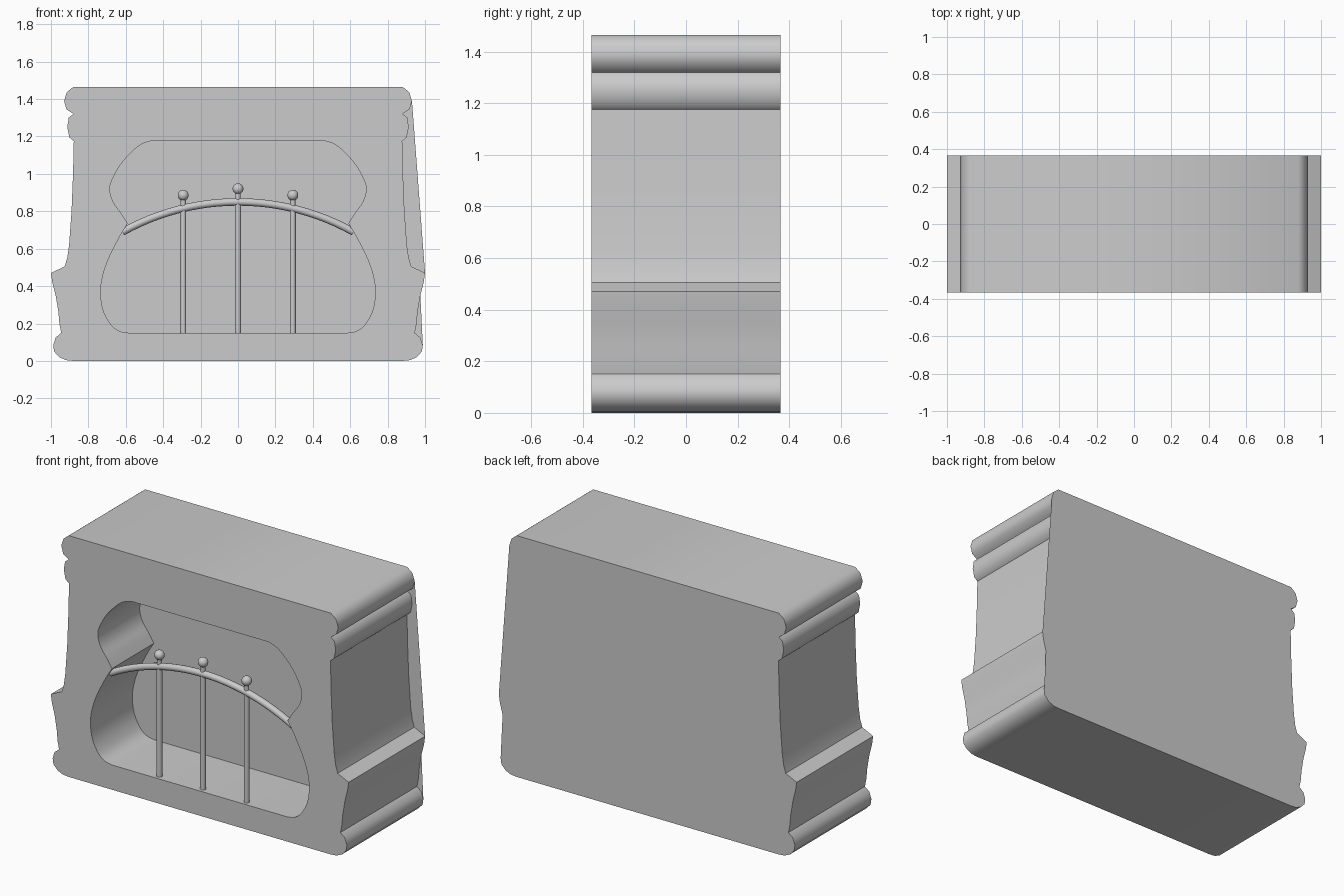
import bpy, bmesh, math
from mathutils import Vector

if "Cube" in bpy.data.objects:
    bpy.data.objects.remove(bpy.data.objects["Cube"])

FRONT, BACK, RECESS = -0.367, 0.367, 0.035
BAR_Y = -0.335


def smooth_path(pts, n=4):
    """Catmull-Rom resampling of an open 2D path."""
    p = [Vector(q) for q in pts]
    p = [2 * p[0] - p[1]] + p + [2 * p[-1] - p[-2]]
    out = []
    for i in range(1, len(p) - 2):
        a, b, c, d = p[i - 1:i + 3]
        for k in range(n):
            t = k / n
            out.append(0.5 * (2 * b + (c - a) * t + (2 * a - 5 * b + 4 * c - d) * t * t
                              + (3 * b - a - 3 * c + d) * t ** 3))
    return out + [p[-2]]


def finish(bm, name, angle):
    me = bpy.data.meshes.new(name)
    bm.to_mesh(me)
    bm.free()
    ob = bpy.data.objects.new(name, me)
    bpy.context.collection.objects.link(ob)
    bpy.ops.object.select_all(action='DESELECT')
    ob.select_set(True)
    bpy.context.view_layer.objects.active = ob
    bpy.ops.object.shade_smooth_by_angle(angle=math.radians(angle))
    return ob


# moulding profile of one side, top to bottom (half width, height)
side = [(.88, 1.465), (.915, 1.437), (.93, 1.39), (.917, 1.345), (.88, 1.32),
        (.905, 1.30), (.913, 1.25), (.902, 1.195), (.878, 1.175), (.882, 1.0),
        (.89, .80), (.903, .62), (.913, .55), (.927, .505), (1.0, .47),
        (.993, .42), (.975, .35), (.96, .26), (.955, .20), (.945, .15),
        (.975, .125), (.988, .085), (.983, .05), (.955, .02), (.92, .004), (.88, 0)]
bridged = set(range(3, 14)) | {17, 18, 19, 20}   # hollows the back panel spans on +x

# opening: two lobes meeting at the rail
upper = [(.46, 1.178), (.53, 1.15), (.62, 1.06), (.672, .97), (.685, .915),
         (.667, .85), (.625, .79), (.59, .735)]
lower = [(.63, .67), (.69, .55), (.724, .45), (.734, .36), (.72, .27),
         (.68, .195), (.635, .16), (.585, .15)]
opening = smooth_path(upper) + smooth_path(lower)


def mirrored(half):
    return [(x, z) for x, z in half] + [(-x, z) for x, z in reversed(half)]


# fireplace body
bm = bmesh.new()


def ring(pts, y):
    return [bm.verts.new((x, y, z)) for x, z in pts]


def walls(a, b):
    for i in range(len(a)):
        j = (i + 1) % len(a)
        bm.faces.new((a[i], a[j], b[j], b[i]))


outer_f, outer_b = ring(mirrored(side), FRONT), ring(mirrored(side), BACK)
inner_f, inner_b = ring(mirrored(opening), FRONT), ring(mirrored(opening), RECESS)
walls(outer_f, outer_b)
walls(inner_b, inner_f)
bm.faces.new(inner_b)
bm.faces.new([v for i, v in enumerate(outer_b) if i not in bridged])
rim = [bm.edges.get((r[i - 1], r[i])) for r in (outer_f, inner_f) for i in range(len(r))]
bmesh.ops.triangle_fill(bm, use_beauty=True, use_dissolve=False, edges=rim)
bmesh.ops.recalc_face_normals(bm, faces=bm.faces[:])
finish(bm, "fireplace_body", 46)

# arched rail
R, TOP, HALF = 1.27, 0.85, 0.618
span = math.asin(HALF / R)


def arc_z(x):
    return TOP - R + math.sqrt(R * R - x * x)


bm = bmesh.new()
rings = []
for i in range(25):
    a = -span + 2 * span * i / 24
    loop = []
    for k in range(12):
        t = 2 * math.pi * k / 12
        r = R + 0.02 * math.cos(t)
        loop.append(bm.verts.new((r * math.sin(a), BAR_Y + 0.02 * math.sin(t),
                                  TOP - R + r * math.cos(a))))
    rings.append(loop)
for a, b in zip(rings, rings[1:]):
    walls(a, b)
bm.faces.new(rings[0])
bm.faces.new(rings[-1])
bmesh.ops.recalc_face_normals(bm, faces=bm.faces[:])
finish(bm, "arched_rail", 40)


# upright bars with necks and ball finials
def rod(name, x, z0, z1, r):
    bpy.ops.mesh.primitive_cylinder_add(vertices=16, radius=r, depth=z1 - z0,
                                        location=(x, BAR_Y, (z0 + z1) / 2))
    bpy.context.object.name = name
    bpy.ops.object.shade_smooth_by_angle()


for x in (-.293, 0, .293):
    z = arc_z(x)
    rod("bar", x, .15, z, .016)
    rod("finial_neck", x, z, z + .05, .014)
    bpy.ops.mesh.primitive_uv_sphere_add(segments=20, ring_count=12, radius=.029,
                                         location=(x, BAR_Y, z + .07))
    bpy.context.object.name = "finial_ball"
    bpy.ops.object.shade_smooth_by_angle()
